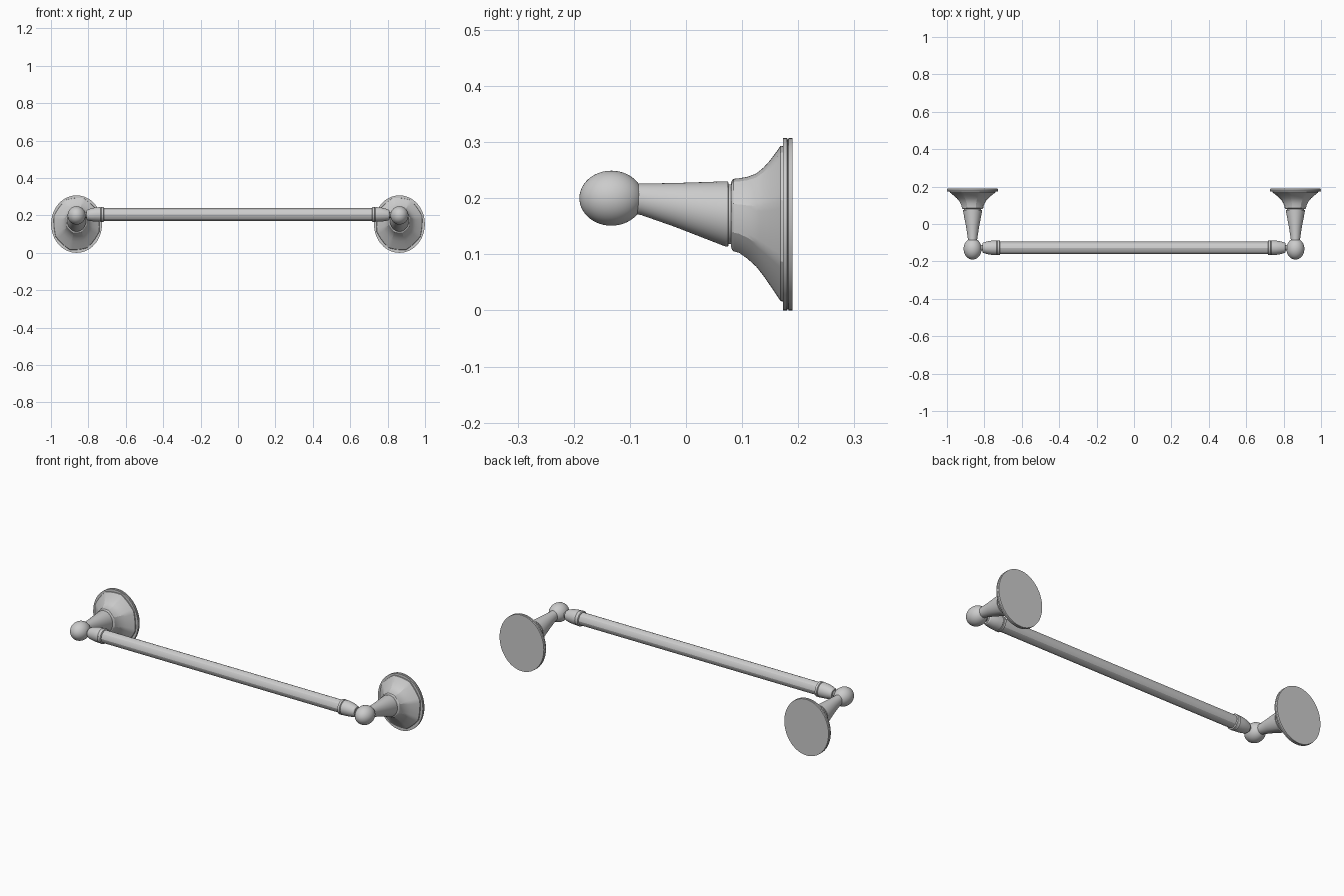
import bpy, bmesh
from math import sin, cos, pi

if "Cube" in bpy.data.objects:
    bpy.data.objects.remove(bpy.data.objects["Cube"])

SEG = 64


def loft(name, axis, rings, facet=0.0, phase=0.0):
    """Skin elliptical rings (t, c, z, r, rz) along the x or y axis.
    facet blends the circle towards an octagon."""
    bm = bmesh.new()
    loops = []
    side = pi / 4
    for t, c, z, r, rz in rings:
        loop = []
        for i in range(SEG):
            a = 2 * pi * i / SEG
            d = (a - phase) % side - side / 2
            f = 1 - facet * (1 - cos(side / 2) / cos(d))
            u, w = c + r * f * cos(a), z + rz * f * sin(a)
            loop.append(bm.verts.new((t, u, w) if axis == 'x' else (u, t, w)))
        loops.append(loop)
    for a, b in zip(loops, loops[1:]):
        for i in range(SEG):
            j = (i + 1) % SEG
            bm.faces.new((a[i], a[j], b[j], b[i]))
    bm.faces.new(loops[0])
    bm.faces.new(loops[-1])
    bmesh.ops.recalc_face_normals(bm, faces=bm.faces)
    me = bpy.data.meshes.new(name)
    bm.to_mesh(me)
    bm.free()
    ob = bpy.data.objects.new(name, me)
    bpy.context.collection.objects.link(ob)
    smooth(ob)
    return ob


def smooth(ob):
    bpy.ops.object.select_all(action='DESELECT')
    bpy.context.view_layer.objects.active = ob
    ob.select_set(True)
    bpy.ops.object.shade_smooth_by_angle(angle=0.33)


X, BY, BZ = 0.863, -0.127, 0.205   # post centre, bar height and depth

for s, label in ((-1, "left"), (1, "right")):
    cx = s * X
    ph = 3 * 2 * pi / SEG
    if s < 0:
        ph = pi / 4 - ph

    # Oval wall plate with a thin edge groove
    plate = [(0.190, .134, .1535), (0.183, .136, .1535), (0.1815, .134, .151),
             (0.180, .136, .1535), (0.173, .136, .1535)]
    loft(label + "_wall_plate", 'y', [(y, cx, .1535, r, rz) for y, r, rz in plate])

    # Faceted, concave flare whose centre rises towards the post
    flare = [(.176, .154, .145), (.168, .155, .143), (.163, .155, .135),
             (.150, .156, .116), (.138, .158, .100), (.125, .161, .086),
             (.110, .165, .076), (.095, .169, .069), (.085, .170, .067),
             (.082, .170, .064), (.080, .170, .058)]
    loft(label + "_flare", 'y', [(y, cx, z, r * .88, r) for y, z, r in flare], 0.55, ph)

    # Tapered post with a narrow groove at its root
    post = [(.090, .171, .046, .053), (.076, .171, .046, .053),
            (.075, .172, .051, .058), (.070, .172, .051, .058),
            (-.020, .188, .034, .039), (-.080, .198, .025, .028),
            (-.100, .200, .024, .027)]
    loft(label + "_post", 'y', [(y, cx, z, r, rz) for y, z, r, rz in post])

    # Rounded ball on the post's end
    bpy.ops.mesh.primitive_uv_sphere_add(segments=48, ring_count=24, radius=1,
                                         location=(cx, -.133, .2))
    ball = bpy.context.object
    ball.name = label + "_ball"
    ball.scale = (.048, .057, .049)
    smooth(ball)

    # Bar socket: collar, barrel taper and stub entering the ball
    socket = [(.717, .036), (.719, .040), (.731, .040), (.733, .037), (.736, .039),
              (.760, .038), (.785, .034), (.805, .028), (.810, .024),
              (.811, .016), (.850, .016)]
    loft(label + "_bar_socket", 'x',
         [(s * x, BY, BZ - max(0, x - .76) * .06, r, r) for x, r in socket])

# Towel bar with gently faceted sides
loft("towel_bar", 'x', [(x, BY, BZ, .034, .034) for x in (-.725, .725)], 0.5)
